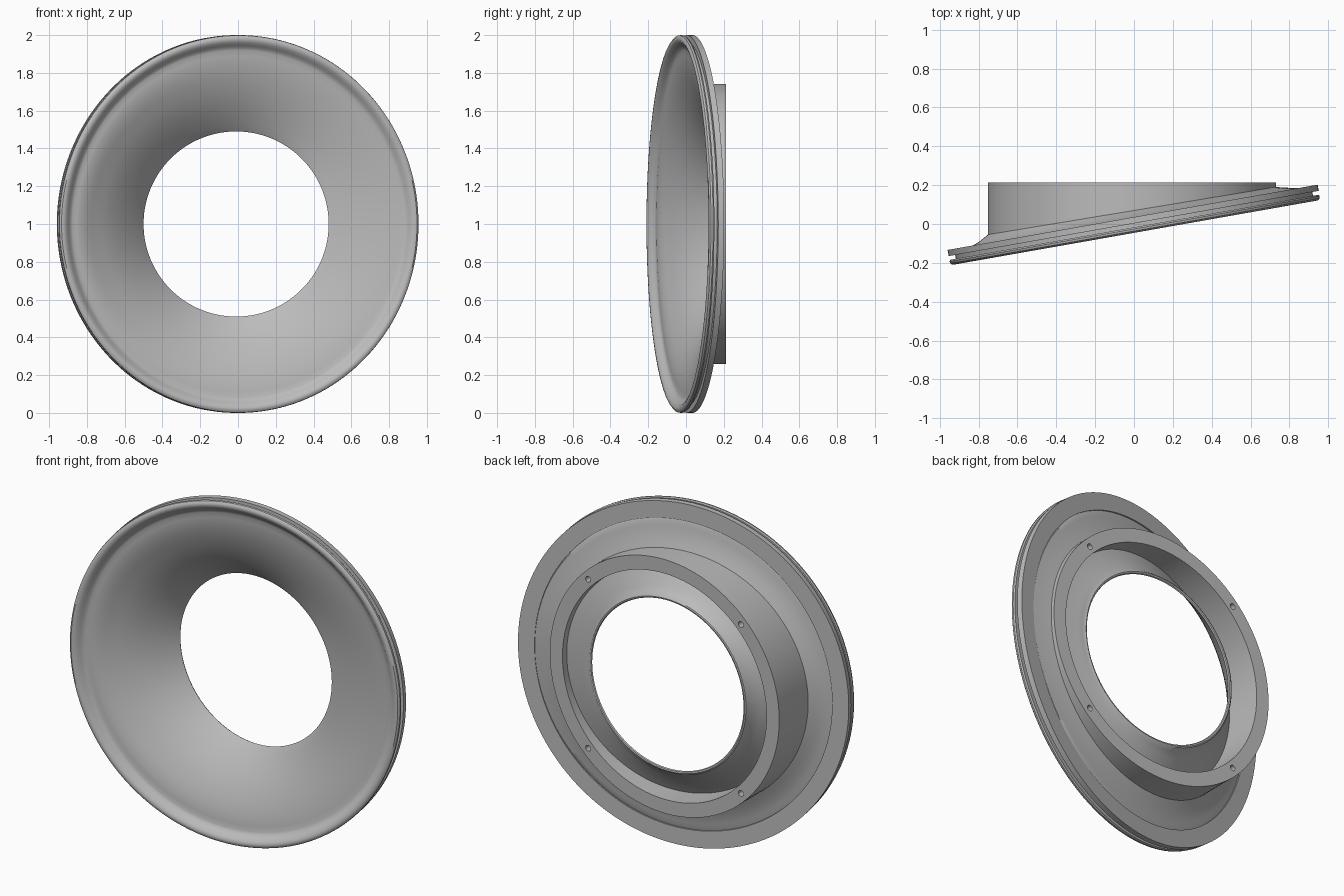
import bpy, bmesh, math
from mathutils import Matrix

if "Cube" in bpy.data.objects:
    bpy.data.objects.remove(bpy.data.objects["Cube"])

N = 160                      # segments round the ring
TILT = math.radians(10)
THROAT_R, THROAT_Y, MOUNT_Y = 0.49, 0.18, 0.213
FLARE_R = 0.92               # where the flare meets the rim bead


def tilt(r, h):
    """Ring in the tilted rim plane, h = height towards the back."""
    def f(a):
        u = r * 0.967 * math.cos(a)
        return (u * math.cos(TILT) - h * math.sin(TILT),
                -0.005 + u * math.sin(TILT) + h * math.cos(TILT),
                1 + r * math.sin(a))
    return f


def flat(r, y):
    """Ring parallel to the back mounting face."""
    return lambda a: (-0.01 + r * math.cos(a), y, 1 + r * math.sin(a))


def horn(r, off):
    """Ring on the flared surface, blending tilted rim into flat throat."""
    def f(a):
        s = max(0.0, (FLARE_R - r) / (FLARE_R - THROAT_R))
        k = max(0.0, (r - 0.75) / (FLARE_R - 0.75))
        rim_y = -0.005 + 0.154 * math.cos(a)
        y = rim_y + (THROAT_Y - rim_y) * s ** 1.8 + off
        return (-0.01 * (1 - k) + r * (1 - 0.048 * k) * math.cos(a), y,
                1 + r * math.sin(a))
    return f


# closed cross-section, starting at the front bead
rings = [tilt(0.965, 0.008), tilt(0.965, -0.012), tilt(0.995, -0.012),
         tilt(1.0, -0.02), tilt(0.998, -0.031), tilt(0.988, -0.039),
         tilt(0.975, -0.04), tilt(0.96, -0.033), tilt(0.945, -0.017),
         tilt(0.932, -0.005)]
# front flare down to the throat
rings += [horn(FLARE_R - i * 0.03, 0) for i in range(15)]
# rounded throat lip
rings += [flat(0.49, 0.181), flat(0.494, 0.188), flat(0.502, 0.19), flat(0.509, 0.187)]
# gutter behind the throat
rings += [horn(r, 0.012) for r in (0.525, 0.55, 0.58, 0.61, 0.64, 0.66)]
# mounting collar
rings += [flat(0.66, MOUNT_Y), flat(0.742, MOUNT_Y)]
# back of the flare and flat rim flange
rings += [horn(r, 0.035) for r in (0.742, 0.77, 0.80, 0.83, 0.86, 0.885)]
rings += [tilt(0.9, 0.032), tilt(0.9, 0.04), tilt(1.0, 0.04), tilt(1.0, 0.008)]

bm = bmesh.new()
loops = [[bm.verts.new(f(2 * math.pi * i / N)) for i in range(N)] for f in rings]
for j, a in enumerate(loops):
    b = loops[(j + 1) % len(loops)]
    for i in range(N):
        k = (i + 1) % N
        bm.faces.new((a[i], a[k], b[k], b[i]))
bmesh.ops.recalc_face_normals(bm, faces=bm.faces)
mesh = bpy.data.meshes.new("flared_ring")
bm.to_mesh(mesh)
bm.free()
ring = bpy.data.objects.new("flared_ring", mesh)
bpy.context.collection.objects.link(ring)

grey = bpy.data.materials.new("plain_grey")
grey.diffuse_color = (0.5, 0.5, 0.5, 1)
grey.use_nodes = True
grey.node_tree.nodes["Principled BSDF"].inputs["Base Color"].default_value = grey.diffuse_color
mesh.materials.append(grey)

# four screw holes in the mounting collar
bm = bmesh.new()
for sx in (-1, 1):
    for sz in (-1, 1):
        m = (Matrix.Translation((-0.01 + sx * 0.494, MOUNT_Y, 1 + sz * 0.494))
             @ Matrix.Rotation(math.pi / 2, 4, 'X'))
        bmesh.ops.create_cone(bm, cap_ends=True, segments=20, radius1=0.017,
                              radius2=0.017, depth=0.09, matrix=m)
cut_mesh = bpy.data.meshes.new("screw_hole_cutter")
bm.to_mesh(cut_mesh)
bm.free()
cut_mesh.materials.append(grey)
cutter = bpy.data.objects.new("screw_hole_cutter", cut_mesh)
bpy.context.collection.objects.link(cutter)
cutter.hide_render = True

mod = ring.modifiers.new("screw_holes", 'BOOLEAN')
mod.operation = 'DIFFERENCE'
mod.solver = 'EXACT'
mod.object = cutter
bpy.context.view_layer.objects.active = ring
ring.select_set(True)
bpy.ops.object.modifier_apply(modifier=mod.name)
bpy.data.objects.remove(cutter)
bpy.ops.object.shade_smooth_by_angle(angle=math.radians(35))
